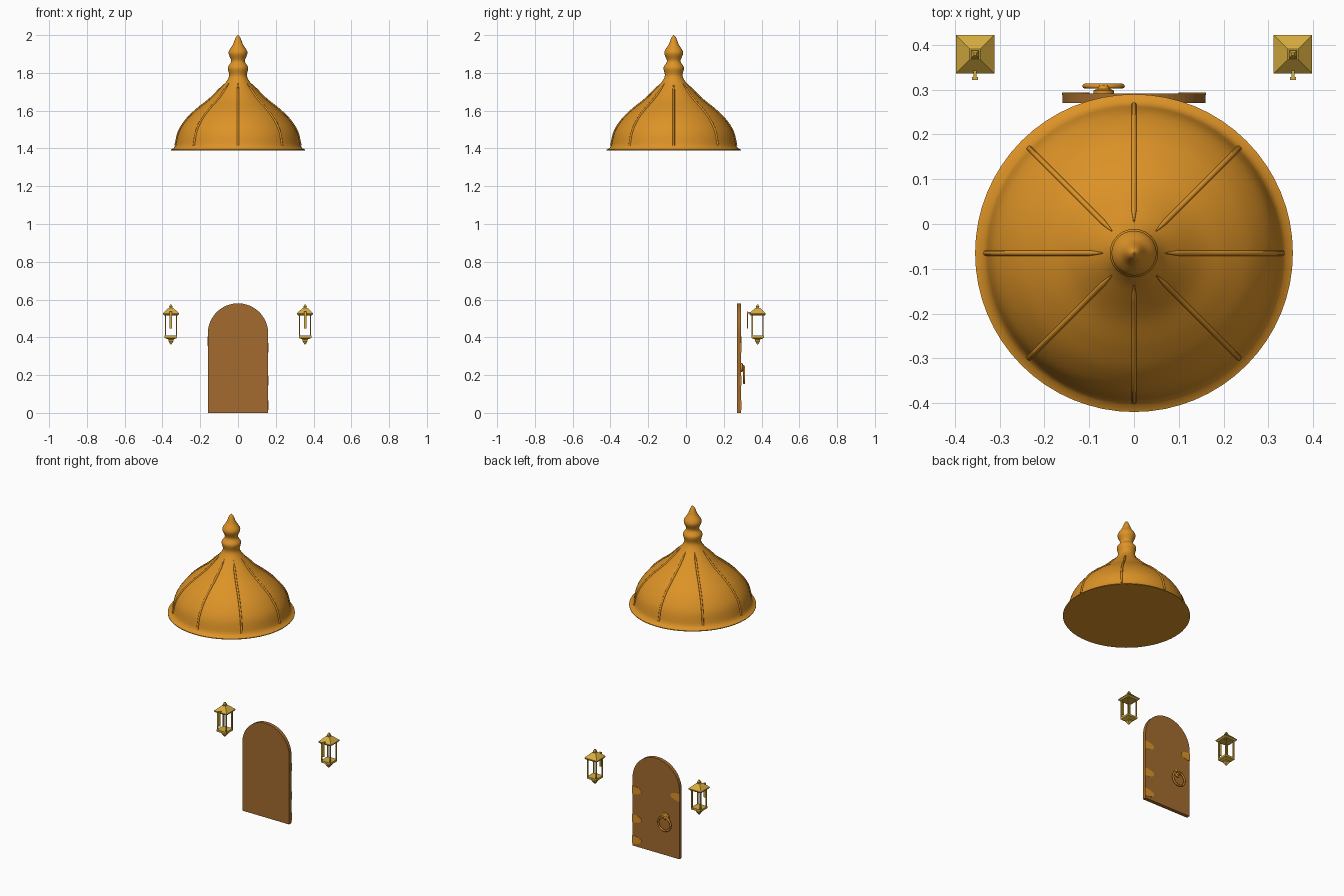
import bpy, bmesh, math
from mathutils import Vector, Matrix

if "Cube" in bpy.data.objects:
    bpy.data.objects.remove(bpy.data.objects["Cube"])


def material(name, rgb):
    m = bpy.data.materials.new(name)
    m.diffuse_color = (*rgb, 1)
    m.use_nodes = True
    m.node_tree.nodes["Principled BSDF"].inputs["Base Color"].default_value = m.diffuse_color
    return m


ORANGE = material("orange_gold", (0.72, 0.29, 0.02))
BRASS = material("pale_brass", (0.68, 0.42, 0.05))
WOOD = material("brown_wood", (0.37, 0.148, 0.028))


def finish(name, bm, mat, smooth=None):
    bmesh.ops.recalc_face_normals(bm, faces=bm.faces[:])
    me = bpy.data.meshes.new(name)
    bm.to_mesh(me)
    bm.free()
    me.materials.append(mat)
    ob = bpy.data.objects.new(name, me)
    bpy.context.collection.objects.link(ob)
    if smooth:
        bpy.ops.object.select_all(action='DESELECT')
        ob.select_set(True)
        bpy.context.view_layer.objects.active = ob
        bpy.ops.object.shade_smooth_by_angle(angle=math.radians(smooth))
    return ob


def spline(pts, n=6):
    """Catmull-Rom curve through 2D points."""
    p = [Vector(q) for q in pts]
    p = [2 * p[0] - p[1]] + p + [2 * p[-1] - p[-2]]
    out = []
    for a, b, c, d in zip(p, p[1:], p[2:], p[3:]):
        for i in range(n):
            t = i / n
            out.append(0.5 * (2 * b + (c - a) * t + (2 * a - 5 * b + 4 * c - d) * t * t
                              + (3 * b - a - 3 * c + d) * t ** 3))
    return out + [p[-2]]


def rings(bm, loops, close_ends=True):
    """Skin a list of equal-length vertex loops."""
    vs = [[bm.verts.new(co) for co in lp] for lp in loops]
    n = len(vs[0])
    for a, b in zip(vs, vs[1:]):
        for i in range(n):
            bm.faces.new((a[i], a[(i + 1) % n], b[(i + 1) % n], b[i]))
    if close_ends:
        bm.faces.new(vs[0])
        bm.faces.new(vs[-1])


def box(bm, c, s):
    bmesh.ops.create_cube(bm, size=1, matrix=Matrix.Translation(c) @ Matrix.Diagonal((*s, 1)))


def extrude_outline(name, outline, y0, y1, mat):
    bm = bmesh.new()
    rings(bm, [[(x, y, z) for x, z in outline] for y in (y0, y1)])
    return finish(name, bm, mat)


# Bell-shaped roof with its finial
CY = -0.065
dome = spline([(0.331, 1.415), (0.312, 1.49), (0.27, 1.555), (0.215, 1.608), (0.15, 1.66),
               (0.1, 1.71), (0.065, 1.75), (0.047, 1.785), (0.054, 1.828), (0.036, 1.862),
               (0.05, 1.908), (0.027, 1.95), (0.013, 1.985), (0.002, 2.0)])
profile = [Vector((0.355, 1.39)), Vector((0.355, 1.394)), Vector((0.34, 1.401))] + dome
bm = bmesh.new()
N = 64
rings(bm, [[(r * math.cos(2 * math.pi * i / N), CY + r * math.sin(2 * math.pi * i / N), z)
            for i in range(N)] for r, z in profile])
finish("roof", bm, ORANGE, 50)

# Eight raised ribs following the roof, tapered at the top
ribs = [p for p in dome if p.y < 1.745]
bm = bmesh.new()
for k in range(8):
    a = k * math.pi / 4
    out, side = Vector((math.cos(a), math.sin(a), 0)), Vector((-math.sin(a), math.cos(a), 0))
    loops = []
    for j, (r, z) in enumerate(ribs):
        w = 0.006 * min(1, 0.2 + (len(ribs) - 1 - j) / 6)
        q = ribs[min(j + 1, len(ribs) - 1)] - ribs[max(j - 1, 0)]
        nrm = (out * q.y + Vector((0, 0, -q.x))).normalized()
        c = Vector((0, CY, z)) + out * r
        loops.append([c + side * w * math.cos(t * math.pi / 4) + nrm * w * math.sin(t * math.pi / 4)
                      for t in range(8)])
    rings(bm, loops)
finish("roof_ribs", bm, ORANGE, 50)

# Arched door
arch = [(-0.16, 0), (0.16, 0)] + [(0.16 * math.cos(t * math.pi / 32), 0.42 + 0.16 * math.sin(t * math.pi / 32))
                                  for t in range(33)]
extrude_outline("door", arch, 0.27, 0.292, WOOD)

# Rounded metal hinge plates on the outer face of the door
for i, (s, z) in enumerate([(1, 0.345), (1, 0.17), (1, 0.04), (-1, 0.38)]):
    half = [(s * (0.161 - 0.062 * math.sin(t * math.pi / 16)), z + 0.025 * math.cos(t * math.pi / 16))
            for t in range(17)]
    extrude_outline(f"hinge_{i + 1}", half, 0.288, 0.2935, ORANGE)

# Ring handle hanging from a round boss
bm = bmesh.new()
loops = []
for i in range(33):
    a = 2 * math.pi * i / 32
    loops.append([(-0.068 + (0.042 + 0.0055 * math.cos(b)) * math.cos(a), 0.308 + 0.0055 * math.sin(b),
                   0.2 + (0.042 + 0.0055 * math.cos(b)) * math.sin(a))
                  for b in [t * math.pi / 4 for t in range(8)]])
rings(bm, loops, False)
bmesh.ops.remove_doubles(bm, verts=bm.verts[:], dist=1e-5)
finish("handle_ring", bm, ORANGE, 50)
bm = bmesh.new()
rings(bm, [[(-0.068 + r * math.cos(t * math.pi / 12), y, 0.24 + r * math.sin(t * math.pi / 12))
            for t in range(24)] for r, y in [(0.023, 0.29), (0.023, 0.298), (0.014, 0.302), (0.01, 0.311)]])
finish("handle_boss", bm, ORANGE, 40)


# Square wall lanterns, one on each side
def lantern(name, x):
    y = 0.379
    bm = bmesh.new()

    def stack(sections):
        rings(bm, [[(x + h * u, y + h * v, z) for u, v in ((-1, -1), (1, -1), (1, 1), (-1, 1))]
                   for h, z in sections])
    stack([(0.036, 0.515), (0.043, 0.522), (0.043, 0.527), (0.012, 0.556)])      # cap
    stack([(0.006, 0.55), (0.009, 0.562), (0.003, 0.575)])                        # top knob
    stack([(0.033, 0.409), (0.033, 0.397), (0.012, 0.388)])                       # base
    stack([(0.012, 0.389), (0.014, 0.381), (0.003, 0.363)])                       # drop
    for u in (-1, 1):
        for v in (-1, 1):
            box(bm, (x + 0.029 * u, y + 0.029 * v, 0.462), (0.007, 0.007, 0.114))
    box(bm, (x, 0.325, 0.492), (0.013, 0.006, 0.088))                             # wall plate
    box(bm, (x, 0.336, 0.53), (0.007, 0.024, 0.008))                              # arm
    finish(name, bm, BRASS)


lantern("left_lantern", -0.355)
lantern("right_lantern", 0.355)
